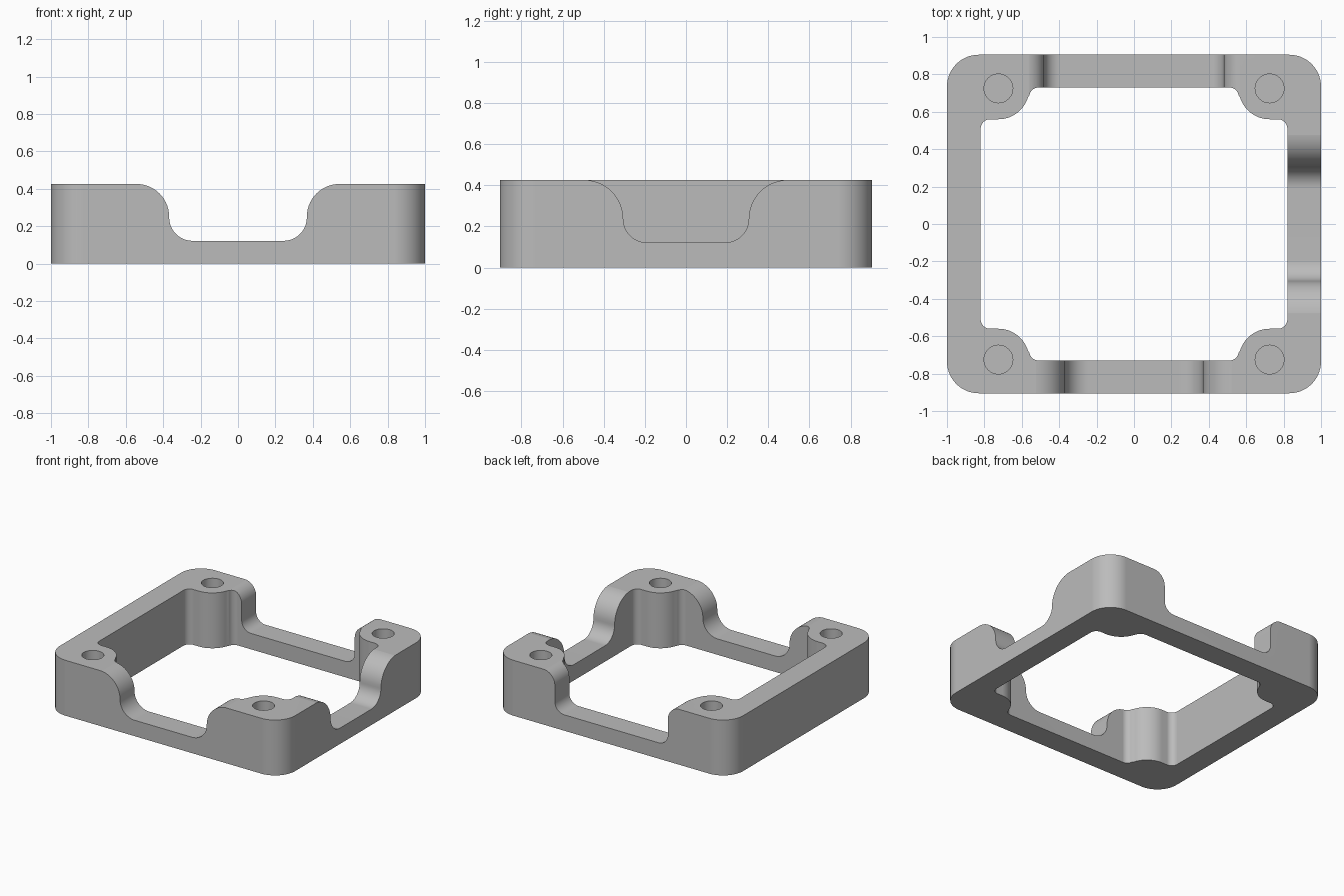
import bpy, bmesh
from math import cos, sin, radians
from mathutils import Matrix

cube = bpy.data.objects.get("Cube")
if cube:
    bpy.data.objects.remove(cube, do_unlink=True)

HEIGHT = 0.425
FLOOR = 0.122   # rail height under the side openings
BOSS = 0.725    # screw boss centre

grey = bpy.data.materials.new("grey plastic")
grey.use_nodes = True
colour = (0.5, 0.5, 0.5, 1)
grey.diffuse_color = colour
grey.node_tree.nodes["Principled BSDF"].inputs["Base Color"].default_value = colour


def arc(cx, cy, r, start, end, steps=14):
    angles = [radians(start + (end - start) * i / steps) for i in range(steps + 1)]
    return [(cx + r * cos(a), cy + r * sin(a)) for a in angles]


def mirror_quadrant(pts):
    """Mirror one corner's outline into a closed loop over all four corners."""
    left = [(-x, y) for x, y in reversed(pts)]
    below = [(-x, -y) for x, y in pts]
    right = [(x, -y) for x, y in reversed(pts)]
    return pts + right + below + left


def prism(name, outline, low, high, matrix=Matrix()):
    """Extrude a flat outline from low to high, then place it."""
    bm = bmesh.new()
    face = bm.faces.new([bm.verts.new((x, y, low)) for x, y in outline])
    new = bmesh.ops.extrude_face_region(bm, geom=[face])["geom"]
    bmesh.ops.translate(bm, vec=(0, 0, high - low),
                        verts=[v for v in new if isinstance(v, bmesh.types.BMVert)])
    bm.transform(matrix)
    bmesh.ops.recalc_face_normals(bm, faces=bm.faces)
    mesh = bpy.data.meshes.new(name)
    bm.to_mesh(mesh)
    bm.free()
    mesh.materials.append(grey)
    ob = bpy.data.objects.new(name, mesh)
    bpy.context.collection.objects.link(ob)
    return ob


def notch_profile(half, r_top, r_low):
    """S-curved opening: rounded shoulder above, fillet at the floor."""
    top = HEIGHT + 0.001
    side = arc(half - r_low, FLOOR + r_low, r_low, -90, 0)
    side += arc(half + r_top, top - r_top, r_top, 180, 90)
    side.append((half + r_top, top + 0.2))
    return side + [(-x, z) for x, z in reversed(side)]


# Outer block with rounded corners
frame = prism("mounting_frame", mirror_quadrant(arc(0.83, 0.735, 0.17, 90, 0)), 0, HEIGHT)

# Central opening that leaves a rounded boss in each corner
corner = arc(0.51, 0.68, 0.05, 90, 10, 8)
corner += arc(BOSS, BOSS, 0.165, 197, 270)
corner += arc(0.77, 0.51, 0.05, 90, 0, 8)
cutters = [prism("opening_cutter", mirror_quadrant(corner), -0.2, 0.8)]

# Openings in the four walls
stand = Matrix.Rotation(radians(90), 4, 'X')
for name, turn, half, r_top, r_low in (
        ("front", 0, 0.368, 0.175, 0.125),
        ("left", 90, 0.305, 0.19, 0.115),
        ("back", 180, 0.48, 0.1, 0.08),
        ("right", 270, 0.305, 0.19, 0.115)):
    place = Matrix.Rotation(radians(turn), 4, 'Z') @ stand
    cutters.append(prism(name + "_notch_cutter", notch_profile(half, r_top, r_low), 0.5, 1.2, place))

# Blind screw holes
for x in (-BOSS, BOSS):
    for y in (-BOSS, BOSS):
        cutters.append(prism("screw_hole_cutter", arc(x, y, 0.077, 0, 352.5, 47), 0.12, 0.8))

bpy.context.view_layer.objects.active = frame
for cutter in cutters:
    cutter.hide_render = True
    mod = frame.modifiers.new("cut", 'BOOLEAN')
    mod.operation = 'DIFFERENCE'
    mod.solver = 'EXACT'
    mod.object = cutter
    bpy.ops.object.modifier_apply(modifier=mod.name)
    bpy.data.objects.remove(cutter, do_unlink=True)

# Smooth curves, crisp edges
bpy.ops.object.select_all(action='DESELECT')
frame.select_set(True)
bpy.context.view_layer.objects.active = frame
bpy.ops.object.shade_smooth_by_angle(angle=radians(30))
weighted = frame.modifiers.new("flat_face_normals", 'WEIGHTED_NORMAL')
weighted.keep_sharp = True
